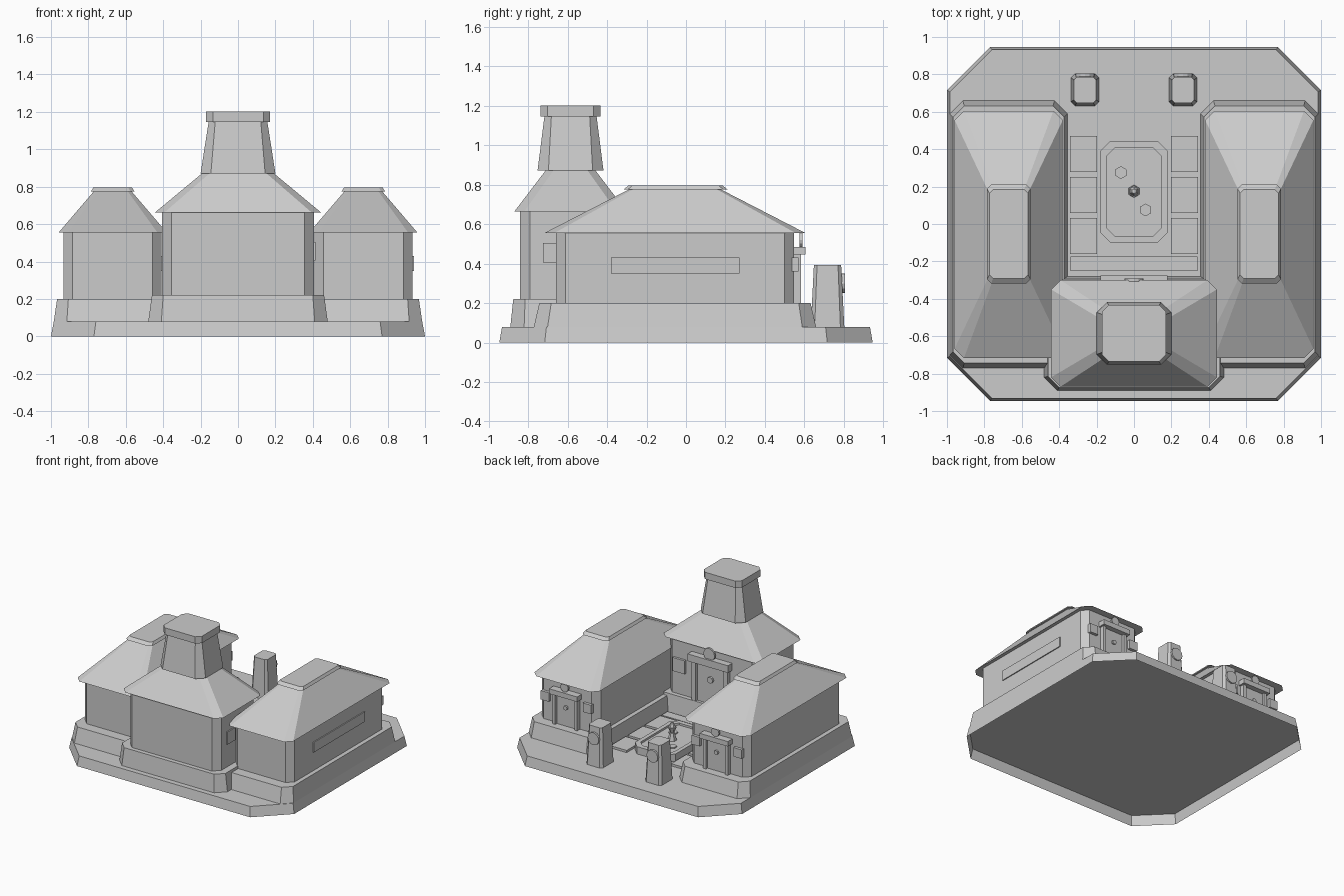
import bpy, bmesh, math
from mathutils import Matrix

cube = bpy.data.objects.get("Cube")
if cube:
    bpy.data.objects.remove(cube, do_unlink=True)

stone = bpy.data.materials.new("plain_grey")
stone.use_nodes = True
GREY = (0.6, 0.6, 0.6, 1)
stone.diffuse_color = GREY
stone.node_tree.nodes["Principled BSDF"].inputs["Base Color"].default_value = GREY


def finish(name, bm):
    mesh = bpy.data.meshes.new(name)
    bm.to_mesh(mesh)
    bm.free()
    mesh.materials.append(stone)
    obj = bpy.data.objects.new(name, mesh)
    bpy.context.collection.objects.link(obj)
    return obj


def loft(name, cx, cy, rings, closed_below=True):
    """Stack of corner-cut rectangles: (half x, half y, corner cut, z)."""
    bm = bmesh.new()
    loops = []
    for hx, hy, c, z in rings:
        pts = [(hx, hy - c), (hx - c, hy), (c - hx, hy), (-hx, hy - c),
               (-hx, c - hy), (c - hx, -hy), (hx - c, -hy), (hx, c - hy)]
        loops.append([bm.verts.new((cx + x, cy + y, z)) for x, y in pts])
    for low, high in zip(loops, loops[1:]):
        for i in range(8):
            j = (i + 1) % 8
            bm.faces.new((low[i], low[j], high[j], high[i]))
    if closed_below:
        bm.faces.new(loops[0][::-1])
    bm.faces.new(loops[-1])
    return finish(name, bm)


def box(name, x, y, z):
    """Box from its (min, max) extents on each axis."""
    bm = bmesh.new()
    size = [b - a for a, b in (x, y, z)]
    mid = [(a + b) / 2 for a, b in (x, y, z)]
    bmesh.ops.create_cube(bm, size=1, matrix=Matrix.Translation(mid) @ Matrix.Diagonal((*size, 1)))
    return finish(name, bm)


def cone(name, pos, r1, r2, depth, sides, facing_back=False):
    bm = bmesh.new()
    m = Matrix.Translation(pos)
    if facing_back:
        m = m @ Matrix.Rotation(-math.pi / 2, 4, "X")
    bmesh.ops.create_cone(bm, cap_ends=True, segments=sides, radius1=r1, radius2=r2,
                          depth=depth, matrix=m)
    return finish(name, bm)


def doorway(name, cx, wall, floor, top, half, window_x, window_half, window_z):
    """Framed door on a back-facing wall, with crest and two windows."""
    post = half * 0.2
    head = half * 0.32
    box(name + "_door", (cx - half * .75, cx + half * .75), (wall - .01, wall + .015), (floor, top - head))
    box(name + "_lintel", (cx - half, cx + half), (wall - .01, wall + .057), (top - head, top))
    for s in (-1, 1):
        x = cx + s * half * .78
        box(name + "_post", (x - post / 2, x + post / 2), (wall - .01, wall + .035), (floor, top - head))
        x = cx + s * window_x
        box(name + "_window", (x - window_half, x + window_half), (wall - .01, wall + .022),
            (window_z - window_half, window_z + window_half))
    cone(name + "_crest", (cx, wall + .034, top + .035), half * .28, half * .28, .015, 12, True)
    cone(name + "_door_boss", (cx, wall + .018, floor + (top - floor) * .53),
         half * .14, half * .14, .025, 8, True)


# Ground slab, hollow underneath
FLOOR = .079
loft("ground_slab", 0, 0, [(1, .946, .23, 0), (.985, .932, .225, FLOOR)], closed_below=False)

# Main hall with tower
MY = -.585
loft("main_plinth", 0, MY, [(.48, .305, .07, FLOOR), (.46, .29, .06, .22)], closed_below=False)
loft("main_walls", 0, MY, [(.405, .255, .05, .22), (.405, .255, .05, .665)], closed_below=False)
loft("main_roof", 0, MY, [(.443, .285, .05, .663), (.19, .125, .04, .873)])
loft("tower", 0, MY, [(.2, .167, .055, .871), (.157, .132, .035, 1.147)])
loft("tower_cap", 0, MY, [(.17, .151, .035, 1.146), (.17, .151, .035, 1.201)])
doorway("main", 0, -.333, .22, .593, .18, .285, .054, .455)
box("main_side_window", (.39, .415), (-.725, -.625), (.405, .505))

# Two side wings, each with a long window on the same side
WY = -.056
for side, label in ((1, "left"), (-1, "right")):
    cx = side * .67
    loft(label + "_wing_plinth", cx, WY, [(.315, .715, .07, FLOOR), (.297, .687, .06, .2)], closed_below=False)
    loft(label + "_wing_walls", cx, WY, [(.262, .603, .048, .2), (.262, .603, .048, .558)], closed_below=False)
    loft(label + "_wing_roof", cx, WY, [(.289, .661, .05, .555), (.1, .232, .02, .776)])
    loft(label + "_roof_ridge", cx, WY + .003, [(.116, .264, .022, .775), (.103, .238, .02, .796)])
    doorway(label + "_wing", cx, .548, .2, .485, .125, .187, .036, .395)
    box(label + "_wing_window", (cx + .25, cx + .27), (-.38, .27), (.35, .43))

    # Gate pillar with round plaque
    loft(label + "_pillar", side * .262, .717, [(.074, .085, .02, FLOOR), (.06, .069, .016, .393)],
         closed_below=False)
    cone(label + "_pillar_plaque", (side * .262, .79, .3), .05, .05, .03, 12, True)

    # Paving beside the pool
    for y in (.375, .155, -.065):
        box(label + "_paving", (side * .27 - .072, side * .27 + .072), (y - .096, y + .096), (FLOOR, .097))

box("front_paving", (-.34, .34), (-.25, -.175), (FLOOR, .097))

# Pool with raised rim, floating pads and a small fountain
loft("pool", 0, .172, [(.18, .273, .055, FLOOR), (.18, .273, .055, .138),
                       (.148, .235, .045, .138), (.148, .235, .045, .122)], closed_below=False)
for x, y in ((-.07, .275), (.062, .075)):
    cone("floating_pad", (x, y, .127), .034, .034, .01, 6)
cone("fountain_foot", (0, .175, .152), .034, .018, .06, 6)
cone("fountain_bowl", (0, .175, .204), .015, .032, .045, 6)
cone("fountain_tip", (0, .175, .244), .026, .012, .035, 6)
